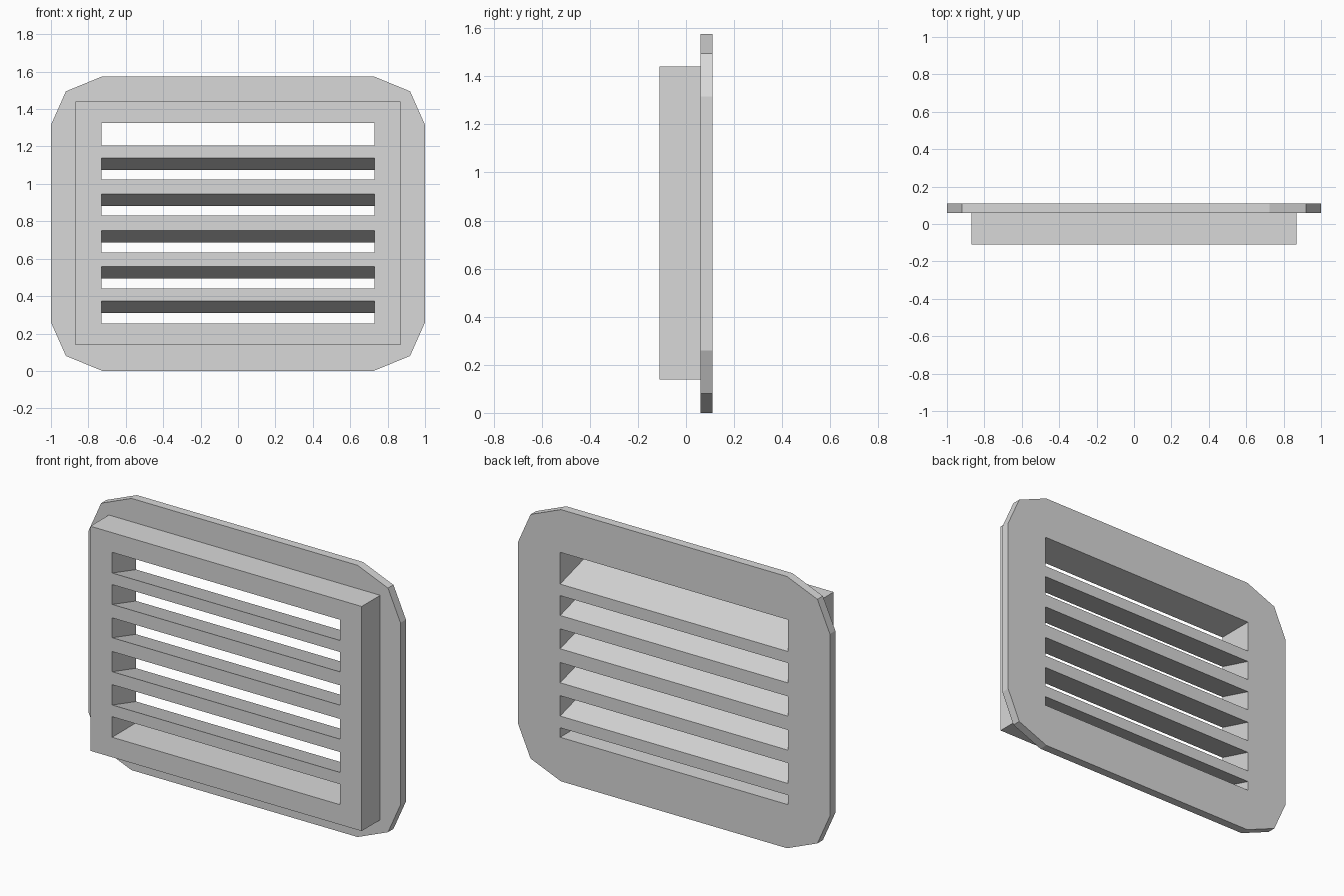
import bpy, bmesh

cube = bpy.data.objects.get("Cube")
if cube:
    bpy.data.objects.remove(cube, do_unlink=True)

# Overall layout
FRONT, SEAM, BACK = -0.11, 0.06, 0.11
HEIGHT = 1.575
OPEN_X, OPEN_LOW, OPEN_HIGH = 0.73, 0.254, 1.326
DROP = 0.064                       # how far each slat falls from front to back

grey = bpy.data.materials.new("light_grey")
grey.use_nodes = True
grey.diffuse_color = (0.69, 0.69, 0.69, 1)
grey.node_tree.nodes["Principled BSDF"].inputs["Base Color"].default_value = grey.diffuse_color


def prism(name, start, end):
    """Solid between two matching outlines."""
    bm = bmesh.new()
    a = [bm.verts.new(p) for p in start]
    b = [bm.verts.new(p) for p in end]
    bm.faces.new(a)
    bm.faces.new(b[::-1])
    for i in range(len(a)):
        j = (i + 1) % len(a)
        bm.faces.new((a[j], a[i], b[i], b[j]))
    bmesh.ops.recalc_face_normals(bm, faces=bm.faces)
    mesh = bpy.data.meshes.new(name)
    bm.to_mesh(mesh)
    bm.free()
    mesh.materials.append(grey)
    obj = bpy.data.objects.new(name, mesh)
    bpy.context.collection.objects.link(obj)
    return obj


def along_y(name, outline, y0, y1):
    return prism(name, [(x, y0, z) for x, z in outline], [(x, y1, z) for x, z in outline])


def along_x(name, outline, half):
    return prism(name, [(-half, y, z) for y, z in outline], [(half, y, z) for y, z in outline])


def combine(target, other, operation):
    """Apply a boolean and discard the helper."""
    mod = target.modifiers.new(operation.lower(), "BOOLEAN")
    mod.operation, mod.solver, mod.object = operation, "EXACT", other
    bpy.context.view_layer.objects.active = target
    bpy.ops.object.modifier_apply(modifier=mod.name)
    bpy.data.objects.remove(other, do_unlink=True)


# Flange with clipped corners
corner = [(0.725, HEIGHT), (0.92, 1.495), (1.0, 1.315)]
right_side = corner + [(x, HEIGHT - z) for x, z in reversed(corner)]
outline = right_side + [(-x, z) for x, z in reversed(right_side)]
vent = along_y("louvred_vent", outline, SEAM, BACK)

# Rectangular housing in front of the flange
housing = along_y("housing", [(-0.87, 0.138), (0.87, 0.138), (0.87, 1.44), (-0.87, 1.44)],
                  FRONT, SEAM + 0.02)
combine(vent, housing, "UNION")


# Sloped slots, leaving five slats flush with both faces
def sloped(y, z):
    return z - DROP * (y - FRONT) / (BACK - FRONT)


slat_tops = [1.206, 1.024, 0.831, 0.634, 0.441]
slat_bottoms = [1.139, 0.946, 0.751, 0.559, 0.373]
y0, y1 = FRONT - 0.05, BACK + 0.05
for i in range(len(slat_tops) + 1):
    if i == 0:
        upper = [(y0, OPEN_HIGH), (y1, OPEN_HIGH)]
    else:
        upper = [(y, sloped(y, slat_bottoms[i - 1])) for y in (y0, y1)]
    if i == len(slat_tops):
        lower = [(y1, OPEN_LOW), (y0, OPEN_LOW)]
    else:
        lower = [(y, sloped(y, slat_tops[i])) for y in (y1, y0)]
    combine(vent, along_x("slot", upper + lower, OPEN_X), "DIFFERENCE")
